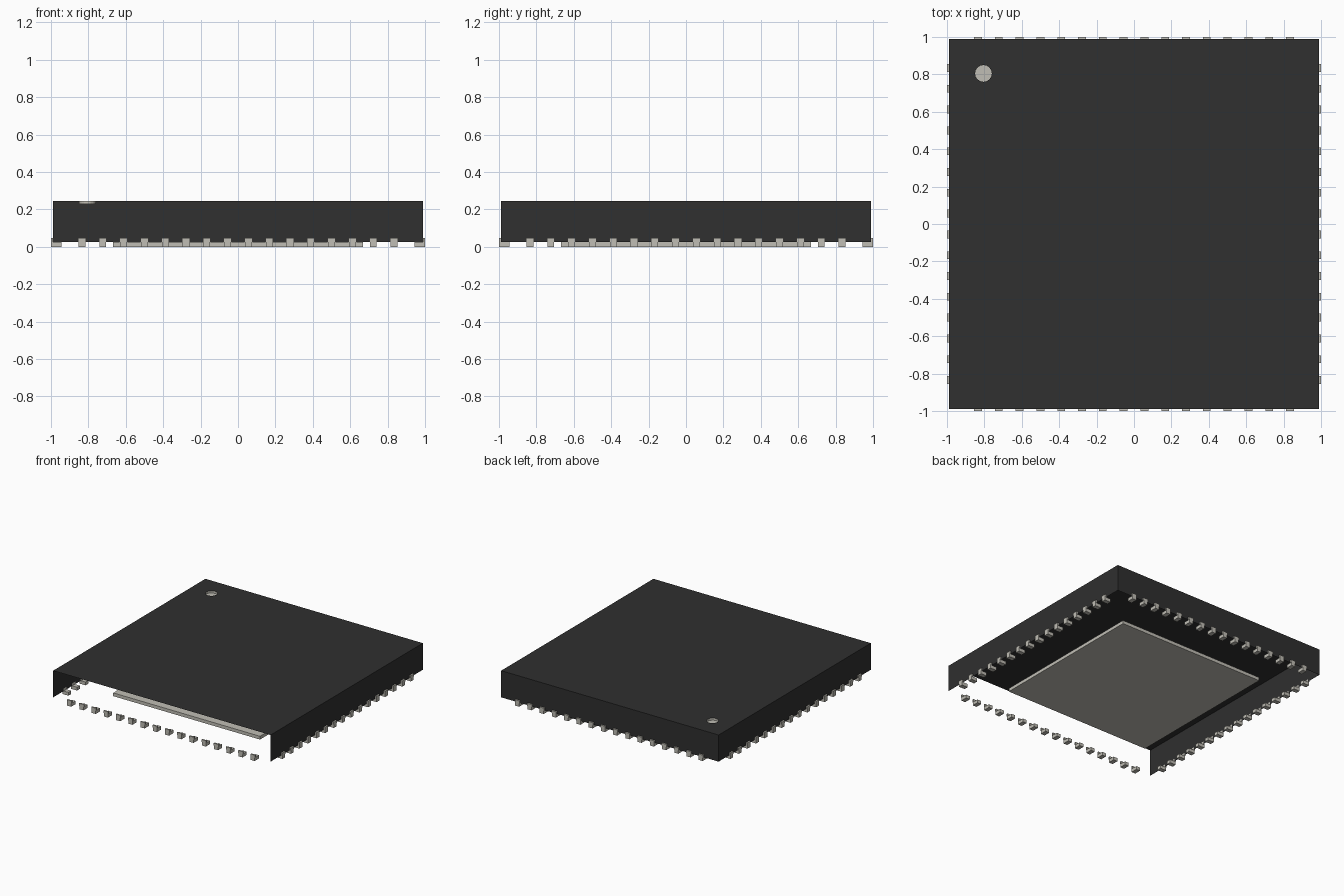
import bpy, bmesh, math
from mathutils import Matrix, Vector

cube = bpy.data.objects.get("Cube")
if cube:
    bpy.data.objects.remove(cube, do_unlink=True)

HALF = 0.988          # half width of the casing
BASE, TOP = 0.027, 0.246
PITCH, COUNT = 0.1112, 16
DOT, DOT_R, DOT_Z = (-0.805, 0.805), 0.045, 0.228


def material(name, rgb):
    m = bpy.data.materials.new(name)
    m.use_nodes = True
    m.diffuse_color = (*rgb, 1)
    m.node_tree.nodes["Principled BSDF"].inputs["Base Color"].default_value = (*rgb, 1)
    return m


black = material("black plastic", (0.029, 0.029, 0.029))
metal = material("tinned metal", (0.53, 0.515, 0.46))


def finish(name, bm, mat):
    mesh = bpy.data.meshes.new(name)
    bm.to_mesh(mesh)
    bm.free()
    mesh.materials.append(mat)
    ob = bpy.data.objects.new(name, mesh)
    bpy.context.collection.objects.link(ob)
    return ob


def add_box(bm, lo, hi, turn=Matrix()):
    lo, hi = Vector(lo), Vector(hi)
    size = Matrix.Diagonal((*(hi - lo), 1))
    bmesh.ops.create_cube(bm, size=1, matrix=turn @ Matrix.Translation((lo + hi) / 2) @ size)


def add_loop(bm, points):
    verts = [bm.verts.new(p) for p in points]
    edges = [bm.edges.new((verts[i - 1], v)) for i, v in enumerate(verts)]
    return verts, edges


def circle(z, n=16):
    return [(DOT[0] + DOT_R * math.cos(2 * math.pi * i / n),
             DOT[1] + DOT_R * math.sin(2 * math.pi * i / n), z) for i in range(n)]


# Casing: thin shell, open underneath and at the front, with a round hole on top
bm = bmesh.new()
corners = [(-HALF, -HALF), (HALF, -HALF), (HALF, HALF), (-HALF, HALF)]
rim, rim_edges = add_loop(bm, [(x, y, TOP) for x, y in corners])
hole, hole_edges = add_loop(bm, circle(TOP))
bmesh.ops.triangle_fill(bm, use_beauty=True, edges=rim_edges + hole_edges, normal=(0, 0, 1))
low = [bm.verts.new((x, y, BASE)) for x, y in corners]
for i in (1, 2, 3):
    j = (i + 1) % 4
    bm.faces.new((low[i], low[j], rim[j], rim[i]))
bmesh.ops.recalc_face_normals(bm, faces=bm.faces)
if max(bm.faces, key=lambda f: f.calc_center_median().z).normal.z < 0:
    bmesh.ops.reverse_faces(bm, faces=bm.faces)
finish("casing", bm, black)

# Corner marker: shallow metal cup set into the hole
bm = bmesh.new()
upper, _ = add_loop(bm, circle(TOP))
lower, _ = add_loop(bm, circle(DOT_Z))
bm.faces.new(lower)
for i in range(len(upper)):
    bm.faces.new((upper[i - 1], upper[i], lower[i], lower[i - 1]))
finish("corner_marker", bm, metal)

# Pad under the casing
bm = bmesh.new()
add_box(bm, (-0.667, -0.667, 0), (0.667, 0.667, BASE))
finish("thermal_pad", bm, metal)

# Contacts: a foot plus a short tab wrapping up the side, repeated on four sides
for k, side in enumerate(("front", "left", "back", "right")):
    turn = Matrix.Rotation(k * math.pi / 2, 4, 'Z')
    bm = bmesh.new()
    for i in range(COUNT):
        x = (i - (COUNT - 1) / 2) * PITCH
        add_box(bm, (x - 0.018, -1, 0), (x + 0.018, -0.945, BASE), turn)
        add_box(bm, (x - 0.021, -1, BASE), (x + 0.021, -HALF, 0.048), turn)
    finish(side + "_contacts", bm, metal)
